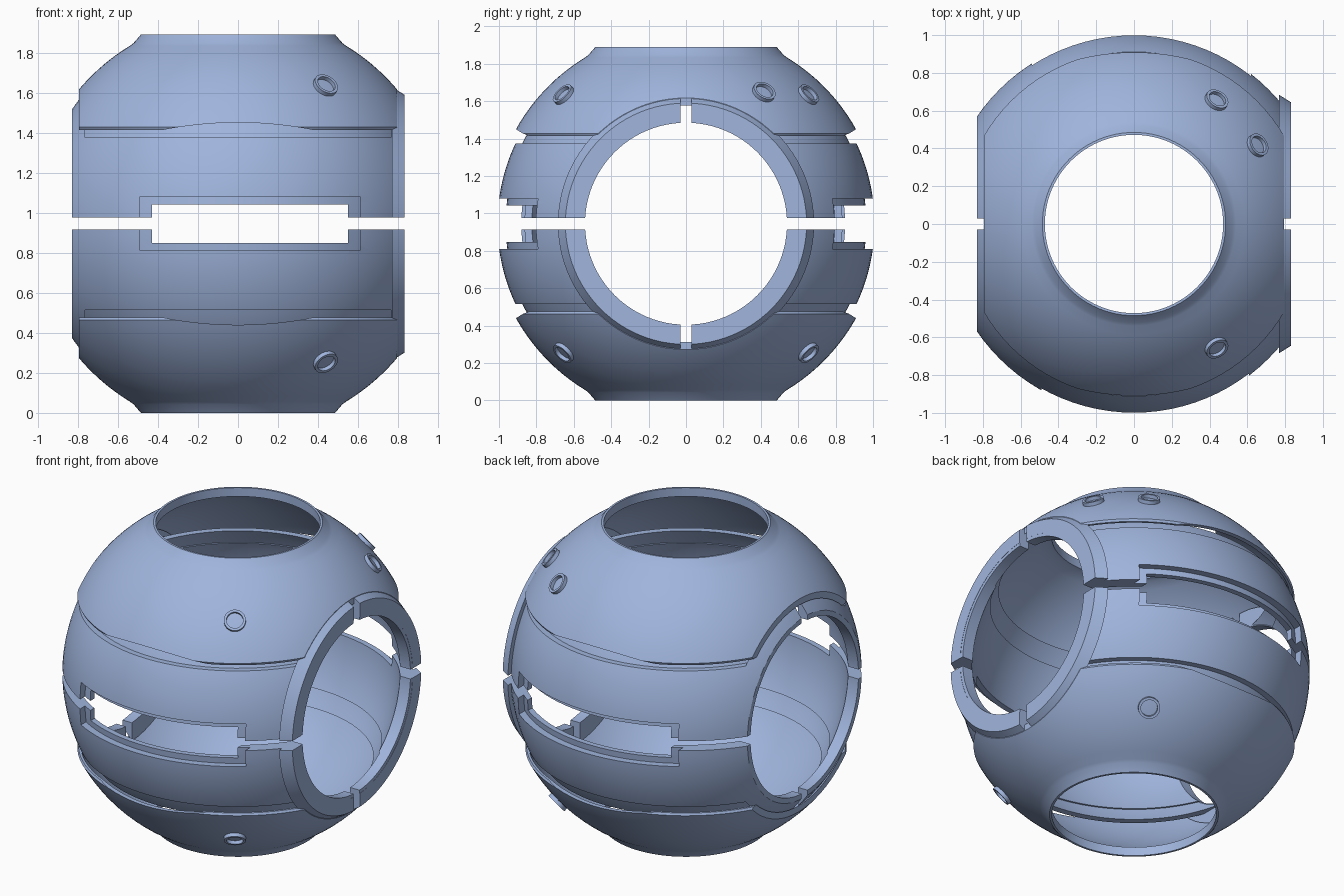
import bpy, bmesh, math
from mathutils import Matrix, Vector

if "Cube" in bpy.data.objects:
    bpy.data.objects.remove(bpy.data.objects["Cube"])

C = 0.945           # height of the sphere centre
R = 1.008           # outer radius of the middle bands

mat = bpy.data.materials.new("steel_blue")
mat.diffuse_color = (0.35, 0.46, 0.72, 1)
mat.use_nodes = True
mat.node_tree.nodes["Principled BSDF"].inputs["Base Color"].default_value = mat.diffuse_color


def to_object(name, bm):
    bmesh.ops.recalc_face_normals(bm, faces=bm.faces)
    me = bpy.data.meshes.new(name)
    bm.to_mesh(me)
    bm.free()
    me.materials.append(mat)
    ob = bpy.data.objects.new(name, me)
    bpy.context.collection.objects.link(ob)
    return ob


def revolve(name, pts, axis='Z', n=96):
    """Closed (radius, height) profile turned round an axis."""
    bm = bmesh.new()
    rings = []
    for i in range(n):
        a = 2 * math.pi * i / n
        c, s = math.cos(a), math.sin(a)
        rings.append([bm.verts.new((r * c, r * s, h) if axis == 'Z' else (h, r * c, r * s))
                      for r, h in pts])
    m = len(pts)
    for i in range(n):
        p, q = rings[i], rings[(i + 1) % n]
        for j in range(m):
            k = (j + 1) % m
            bm.faces.new((p[j], q[j], q[k], p[k]))
    return to_object(name, bm)


def arc(rad, h0, h1, n=14):
    hs = [h0 + (h1 - h0) * i / n for i in range(n + 1)]
    return [(math.sqrt(rad * rad - h * h), h) for h in hs]


def box(x0, x1, y0, y1, z0, z1):
    bm = bmesh.new()
    bmesh.ops.create_cube(bm, size=1)
    for v in bm.verts:
        v.co = ((x0 + x1) / 2 + v.co.x * (x1 - x0), (y0 + y1) / 2 + v.co.y * (y1 - y0),
                (z0 + z1) / 2 + v.co.z * (z1 - z0))
    return to_object("cutter", bm)


def cylinder(radius, depth, z, axis, n=96):
    bm = bmesh.new()
    rot = Matrix.Rotation(math.pi / 2, 4, 'Y' if axis == 'X' else 'X')
    bmesh.ops.create_cone(bm, cap_ends=True, segments=n, radius1=radius, radius2=radius,
                          depth=depth, matrix=Matrix.Translation((0, 0, z)) @ rot)
    return to_object("cutter", bm)


def cut(ob, cutter, op='DIFFERENCE'):
    m = ob.modifiers.new("cut", 'BOOLEAN')
    m.object, m.operation, m.solver = cutter, op, 'EXACT'
    bpy.context.view_layer.objects.active = ob
    bpy.ops.object.modifier_apply(modifier=m.name)
    bpy.data.objects.remove(cutter)


def mirror_down(ob, name):
    me = ob.data.copy()
    me.transform(Matrix.Scale(-1, 4, (0, 0, 1)))
    me.flip_normals()
    new = bpy.data.objects.new(name, me)
    bpy.context.collection.objects.link(new)
    return new


def trim_sides(ob, x):
    cut(ob, box(-x, x, -2, 2, -2, 2), 'INTERSECT')


# polar cap with a collar round the pole opening
cap = revolve("upper_cap", [(0.915, 0.468)] + arc(1.04, 0.482, 0.889) +
              [(0.522, 0.902), (0.485, 0.945), (0.472, 0.945), (0.472, 0.89)] +
              arc(1.015, 0.885, 0.468))
trim_sides(cap, 0.793)
cut(cap, cylinder(1.94, 3, 0.505 - 1.94, 'Y', 360))    # shallow arched edge front and back

# middle band, carried on over the side openings as a rim
band = revolve("upper_band", arc(R, 0.03, 0.80, 30) + arc(0.93, 0.80, 0.03, 30))
trim_sides(band, 0.83)
cut(band, cylinder(0.54, 4, 0, 'X'))
cut(band, box(-0.765, 0.765, -2, 2, 0.43, 2))
for sign, x0, x1 in ((-1, -0.49, 0.61), (1, -0.54, 0.62)):
    ya, yb = sorted((sign * 0.3, sign * 1.5))
    recess = revolve("cutter", arc(0.965, -0.1, 0.135, 4) + [(1.2, 0.135), (1.2, -0.1)])
    cut(recess, box(x0, x1, ya, yb, -1, 1), 'INTERSECT')
    cut(band, recess)
    cut(band, box(x0 + 0.06, x1 - 0.06, ya, yb, -0.2, 0.097))
cut(band, box(-2, 2, -0.03, 0.03, 0.3, 2))             # split in the side rims

# sunken groove floor between band and cap
floor = revolve("upper_groove_floor", arc(0.975, 0.42, 0.53, 4) + arc(0.94, 0.53, 0.42, 4))
trim_sides(floor, 0.775)
cut(floor, cylinder(0.545, 4, 0, 'X'))

# raised collar on the right opening only
collar = revolve("upper_side_collar", [(0.59, 0.768), (0.685, 0.768), (0.645, 0.832),
                                       (0.56, 0.832)], 'X')
cut(collar, box(-2, 2, -2, 2, 0.03, 2), 'INTERSECT')
cut(collar, box(-2, 2, -0.03, 0.03, 0.3, 2))

parts = [cap, band, floor, collar]
parts += [mirror_down(o, o.name.replace("upper", "lower")) for o in parts]

# small ring studs set square to the surface
for i, p in enumerate([(.44, -.66, .695), (.44, .66, .695), (.66, .42, .71),
                       (.44, -.66, -.695), (.44, .66, -.695)]):
    d = Vector(p).normalized()
    stud = revolve("ring_stud_%d" % (i + 1), [(0.048, -0.02), (0.063, -0.02),
                                              (0.063, 0.02), (0.048, 0.02)], n=32)
    stud.data.transform(Matrix.Translation(d * 1.04) @ d.to_track_quat('Z', 'Y').to_matrix().to_4x4())
    parts.append(stud)

# lift onto the ground and shade
bpy.ops.object.select_all(action='DESELECT')
for o in parts:
    o.location.z = C
    o.select_set(True)
bpy.context.view_layer.objects.active = parts[0]
bpy.ops.object.shade_smooth_by_angle(angle=math.radians(28))
